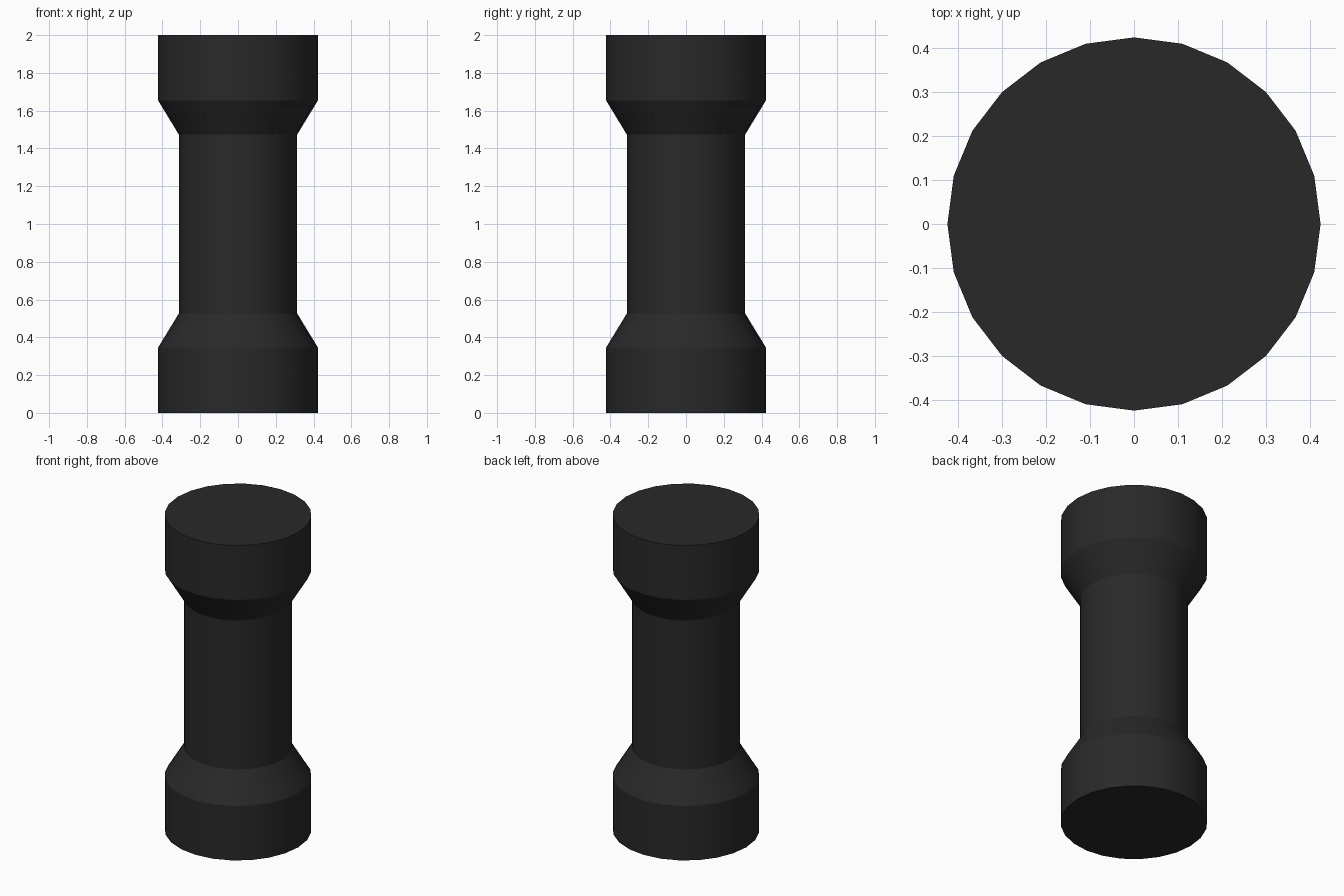
import bpy, bmesh
from math import tau, radians

if "Cube" in bpy.data.objects:
    bpy.data.objects.remove(bpy.data.objects["Cube"])

SIDES = 24
R_END, R_GRIP = 0.423, 0.313

# Half profile (radius, height) of the flared column, mirrored about z = 1
lower = [(0, 0), (R_END, 0), (R_END, 0.346), (R_GRIP, 0.527)]
profile = lower + [(r, 2 - z) for r, z in reversed(lower)]

# Lathe the profile around the z axis
bm = bmesh.new()
verts = [bm.verts.new((r, 0, z)) for r, z in profile]
edges = [bm.edges.new(pair) for pair in zip(verts, verts[1:])]
bmesh.ops.spin(bm, geom=verts + edges, cent=(0, 0, 0), axis=(0, 0, 1),
               angle=tau, steps=SIDES, use_merge=False)
bmesh.ops.remove_doubles(bm, verts=bm.verts, dist=1e-4)

# Flat end caps as single faces
caps = [f for f in bm.faces if all(v.co.z < 1e-4 or v.co.z > 1.9999 for v in f.verts)]
bmesh.ops.dissolve_faces(bm, faces=caps, use_verts=False)
bmesh.ops.recalc_face_normals(bm, faces=bm.faces)

mesh = bpy.data.meshes.new("flared_column")
bm.to_mesh(mesh)
bm.free()
column = bpy.data.objects.new("flared_column", mesh)
bpy.context.collection.objects.link(column)

# Smooth around the sides, crisp at the steps
bpy.context.view_layer.objects.active = column
column.select_set(True)
bpy.ops.object.shade_smooth_by_angle(angle=radians(25))

# Near-black finish
black = bpy.data.materials.new("black")
black.diffuse_color = (0.022, 0.022, 0.022, 1)
black.use_nodes = True
black.node_tree.nodes["Principled BSDF"].inputs["Base Color"].default_value = black.diffuse_color
mesh.materials.append(black)
